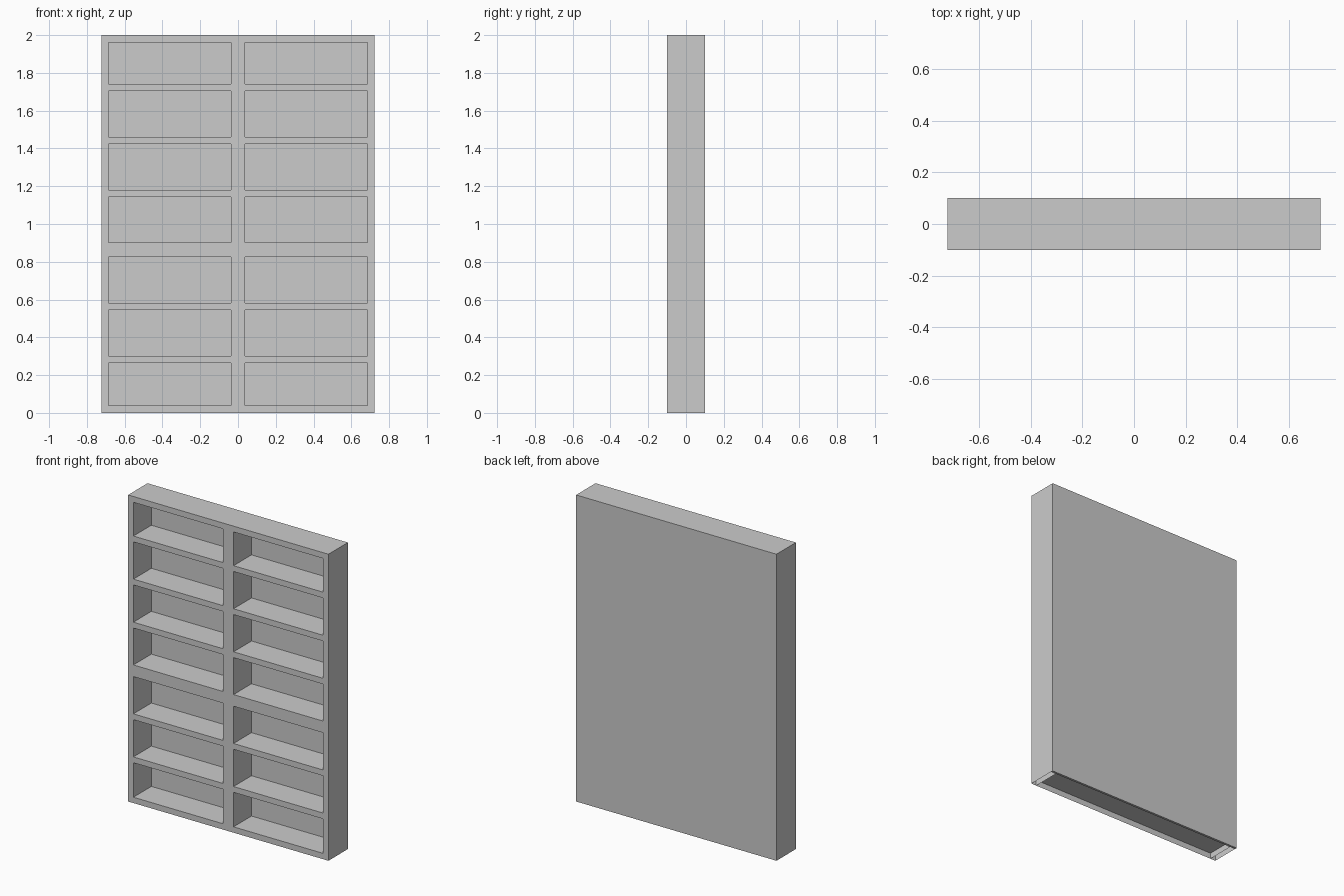
import bpy
import bmesh

if "Cube" in bpy.data.objects:
    bpy.data.objects.remove(bpy.data.objects["Cube"])

HALF_W, DEPTH, HEIGHT = 0.723, 0.2, 2.0
T = 0.038                      # board thickness
FRONT, BACK = -DEPTH / 2, DEPTH / 2
PANEL = 0.085                  # inner face of the back panel
INNER = HALF_W - T             # inner face of the side boards


def board(name, x, y, z, mirror=False, open_bottom=False):
    """Box spanning the given (min, max) ranges, optionally mirrored in x."""
    bm = bmesh.new()
    bmesh.ops.create_cube(bm, size=1)
    for v in bm.verts:
        v.co = [r[1] if c > 0 else r[0] for c, r in zip(v.co, (x, y, z))]
    bm.normal_update()
    if open_bottom:
        low = [f for f in bm.faces if f.normal.z < -0.5]
        bmesh.ops.delete(bm, geom=low, context='FACES_ONLY')
    mesh = bpy.data.meshes.new(name)
    bm.to_mesh(mesh)
    bm.free()
    obj = bpy.data.objects.new(name, mesh)
    bpy.context.collection.objects.link(obj)
    if mirror:
        obj.modifiers.new("Mirror", 'MIRROR').use_axis[0] = True
    return obj


depth = (FRONT, PANEL)

# Carcass: hollow-bottomed sides and base, top, back panel, divider
board("side_boards", (INNER, HALF_W), depth, (0, HEIGHT), mirror=True, open_bottom=True)
board("base_board", (-INNER, INNER), depth, (0, T), open_bottom=True)
board("top_board", (-INNER, INNER), depth, (HEIGHT - T, HEIGHT))
board("back_panel", (-HALF_W, HALF_W), (PANEL, BACK), (0, HEIGHT))
board("centre_divider", (-T, T), depth, (T, HEIGHT - T))

# Shelves in both bays; the middle one is double thickness
shelves = [(0.263, T), (0.544, T), (0.825, 2 * T), (1.142, T), (1.423, T), (1.704, T)]
for i, (z, thick) in enumerate(shelves, 1):
    board(f"shelf_pair_{i}", (T, INNER), depth, (z, z + thick), mirror=True)
